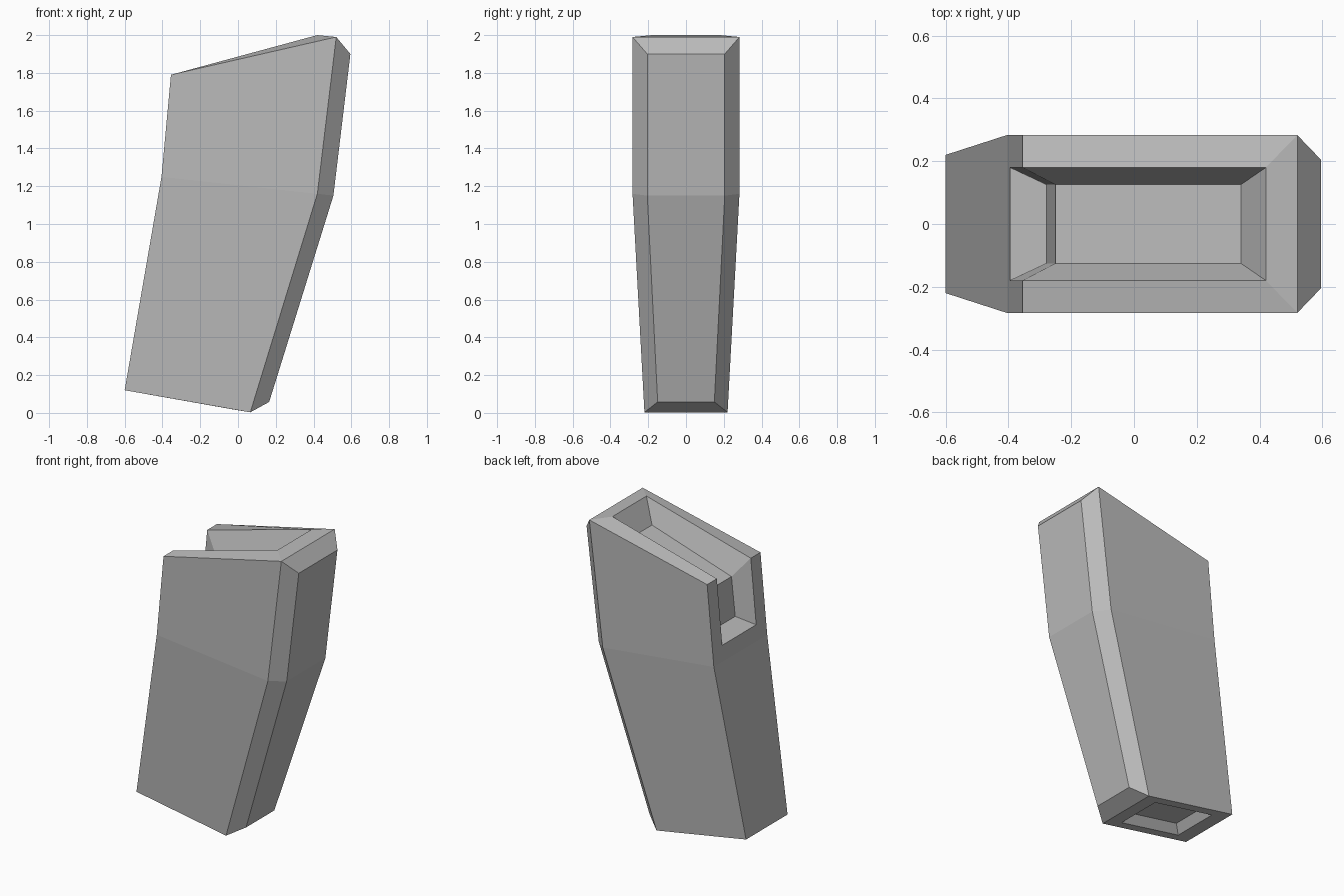
import bpy
import bmesh

cube = bpy.data.objects.get("Cube")
if cube:
    bpy.data.objects.remove(cube, do_unlink=True)

grey = bpy.data.materials.new("plain_grey")
grey.use_nodes = True
colour = (0.5, 0.5, 0.5, 1)
grey.diffuse_color = colour
grey.node_tree.nodes["Principled BSDF"].inputs["Base Color"].default_value = colour

# Half profile: name -> (x, half width, z)
profile = {
    # outer shell: rear edge, front edge, front chamfer
    "low_rear": (-0.6, 0.22, 0.12), "low_edge": (0.065, 0.22, 0.003), "low_front": (0.165, 0.15, 0.058),
    "mid_rear": (-0.405, 0.283, 1.25), "mid_edge": (0.42, 0.283, 1.16), "mid_front": (0.505, 0.205, 1.15),
    "top_rear": (-0.355, 0.283, 1.79), "top_edge": (0.52, 0.283, 1.99), "top_front": (0.595, 0.205, 1.9),
    # open pocket with a rear notch
    "rim_rear": (-0.355, 0.18, 1.79), "rim_front": (0.42, 0.18, 2.0),
    "notch_out": (-0.395, 0.18, 1.354), "notch_in": (-0.278, 0.125, 1.4),
    "floor_rear": (-0.25, 0.125, 1.66), "floor_front": (0.34, 0.125, 1.848),
    # recess in the base
    "base_rear": (-0.487, 0.16, 0.1), "base_front": (-0.035, 0.16, 0.02),
    "recess_rear": (-0.447, 0.13, 0.155), "recess_front": (-0.055, 0.13, 0.087),
}

# Faces repeated on both sides
side_faces = [
    "low_rear low_edge mid_edge mid_rear", "mid_rear mid_edge top_edge top_rear",
    "low_edge low_front mid_front mid_edge", "mid_edge mid_front top_front top_edge",
    "top_rear top_edge rim_front rim_rear", "mid_rear top_rear rim_rear notch_out",
    "rim_rear notch_out notch_in floor_rear", "rim_rear floor_rear floor_front rim_front",
    "low_rear low_edge base_front base_rear", "base_rear base_front recess_front recess_rear",
]

# Faces spanning the width between two profile points, followed as chains
cross_chains = [
    "low_rear mid_rear notch_out notch_in floor_rear floor_front rim_front top_edge "
    "top_front mid_front low_front low_edge base_front recess_front recess_rear base_rear low_rear",
]

bm = bmesh.new()
verts = {s: {n: bm.verts.new((x, s * y, z)) for n, (x, y, z) in profile.items()} for s in (1, -1)}
for names in side_faces:
    for side in (1, -1):
        bm.faces.new([verts[side][n] for n in names.split()])
for chain in cross_chains:
    names = chain.split()
    for a, b in zip(names, names[1:]):
        bm.faces.new([verts[1][a], verts[1][b], verts[-1][b], verts[-1][a]])
bmesh.ops.recalc_face_normals(bm, faces=bm.faces[:])

mesh = bpy.data.meshes.new("tapered_body")
bm.to_mesh(mesh)
bm.free()
mesh.materials.append(grey)
body = bpy.data.objects.new("tapered_body", mesh)
bpy.context.collection.objects.link(body)
